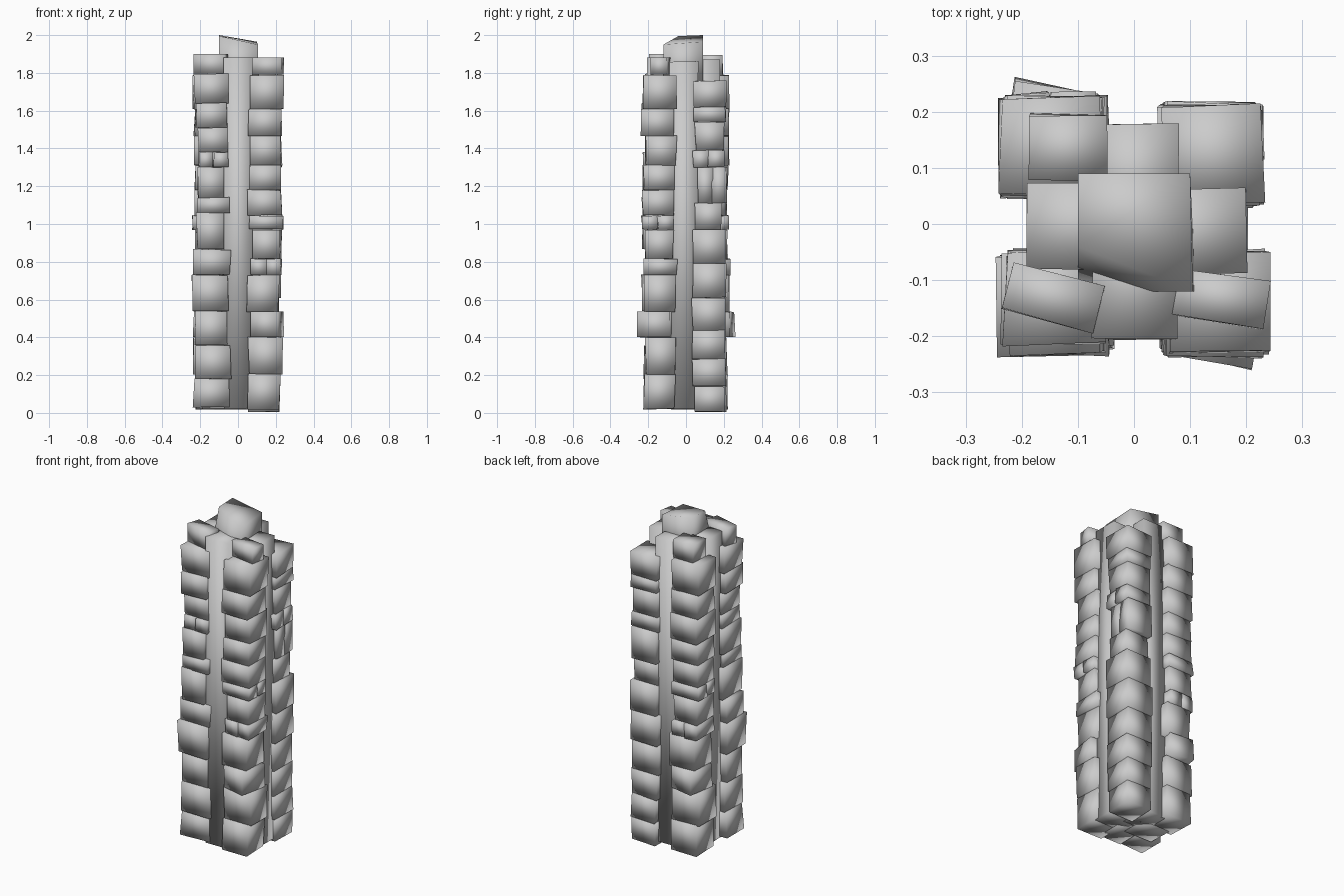
import bpy, bmesh, random
from math import radians
from mathutils import Matrix, Vector

if "Cube" in bpy.data.objects:
    bpy.data.objects.remove(bpy.data.objects["Cube"])

random.seed(4)


def hexa(name, lower, upper, jitter=0.0, spin=0.0):
    """Smooth-shaded, slightly irregular block from two rings of four corners."""
    bm = bmesh.new()
    rnd = lambda: random.uniform(-jitter, jitter)
    v = [bm.verts.new((x + rnd(), y + rnd(), z + rnd() * 0.5))
         for x, y, z in lower + upper]
    for f in ((3, 2, 1, 0), (4, 5, 6, 7), (0, 1, 5, 4), (1, 2, 6, 5), (2, 3, 7, 6), (3, 0, 4, 7)):
        bm.faces.new([v[i] for i in f])
    if spin:
        c = sum((p.co for p in bm.verts), Vector()) / 8
        bmesh.ops.rotate(bm, cent=c, matrix=Matrix.Rotation(radians(spin), 3, 'Z'), verts=bm.verts)
    for f in bm.faces:
        f.smooth = True
    me = bpy.data.meshes.new(name)
    bm.to_mesh(me)
    bm.free()
    ob = bpy.data.objects.new(name, me)
    bpy.context.collection.objects.link(ob)
    return ob


def block(name, x0, x1, y0, y1, z0, z1, jitter=0.006, spin=0.0):
    x0, x1 = sorted((x0, x1))
    y0, y1 = sorted((y0, y1))
    ring = lambda z: [(x0, y0, z), (x1, y0, z), (x1, y1, z), (x0, y1, z)]
    return hexa(name, ring(z0), ring(z1), jitter, spin)


def column(name, sx, sy, z, rows, axis='x', special={}):
    """Stack stones; rows give top height, inner and outer extent along axis."""
    for i, (top, a, b) in enumerate(rows):
        c, d = 0.055 + random.uniform(-.008, .01), 0.223 + random.uniform(-.012, .01)
        kind = special.get(i)
        if kind == 'out':
            c, d = 0.07, 0.245
        x0, x1, y0, y1 = (a, b, c, d) if axis == 'x' else (c, d, a, b)
        spin = -10 if kind == 'out' else random.uniform(-1.5, 1.5)
        parts = [(x0, x1, y0, y1)]
        if kind == 'split_x':
            m = (x0 + x1) / 2
            parts = [(x0, m, y0, y1), (m, x1, y0, y1)]
        elif kind == 'split_y':
            m = (y0 + y1) / 2
            parts = [(x0, x1, y0, m), (x0, x1, m, y1)]
        for p in parts:
            block(f"{name}_stone", sx * p[0], sx * p[1], sy * p[2], sy * p[3], z, top, spin=spin)
        z = top


# Corner stones: front left
column("front_left", -1, -1, 0.03, [
    (.18, .05, .235), (.36, .038, .225), (.54, .055, .225), (.73, .055, .24),
    (.865, .038, .235), (1.06, .075, .22), (1.14, .05, .21), (1.30, .07, .21),
    (1.38, .055, .21), (1.51, .05, .21), (1.64, .06, .225), (1.795, .055, .23)],
    special={8: 'split_x'})

# Front right, and its half-turn repeat at back left
rows = [(.205, .05, .22), (.40, .057, .235), (.535, .08, .225), (.73, .045, .215),
        (.815, .07, .23), (.97, .075, .225), (1.045, .06, .238), (1.18, .055, .23),
        (1.31, .055, .225), (1.465, .06, .23), (1.61, .06, .23), (1.787, .063, .238)]
kinds = {2: 'out', 4: 'split_x', 6: 'split_y'}
column("front_right", 1, -1, 0.02, rows, special=kinds)
column("back_left", -1, 1, 0.02, rows, special=kinds)

# Back right
column("back_right", 1, 1, 0.005, [
    (.14, .045, .21), (.285, .032, .21), (.435, .033, .21), (.61, .032, .205),
    (.79, .033, .21), (.97, .04, .21), (1.11, .05, .19), (1.30, .06, .215),
    (1.39, .035, .2), (1.54, .05, .205), (1.62, .045, .21), (1.757, .04, .21)],
    axis='y', special={7: 'split_y', 8: 'split_y'})

# Loose stones on top of the corners
block("front_left_top_stone", -.23, -.06, -.175, -.09, 1.795, 1.9, .003, -15)
block("front_right_top_stone", .075, .235, -.175, -.09, 1.79, 1.88, .003, -9)
block("back_left_top_stone", -.185, -.05, .08, .195, 1.785, 1.895, .003)

# Cross-shaped core slabs
block("core_front", -.075, .078, -.205, 0, .02, 1.88, .004)
block("core_back", -.078, .078, 0, .178, .02, 1.87, .003)
block("core_left", -.19, 0, -.08, .073, .02, 1.88, .003)
block("core_right", 0, .2, -.09, .062, .02, 1.86, .004)

# Slanted cap stone
hexa("cap_stone",
     [(-.1, -.12, 1.75), (.11, -.12, 1.75), (.1, .09, 1.75), (-.1, .09, 1.75)],
     [(-.1, -.04, 1.995), (.105, -.12, 1.95), (.1, .09, 1.965), (-.1, .09, 2.0)])
